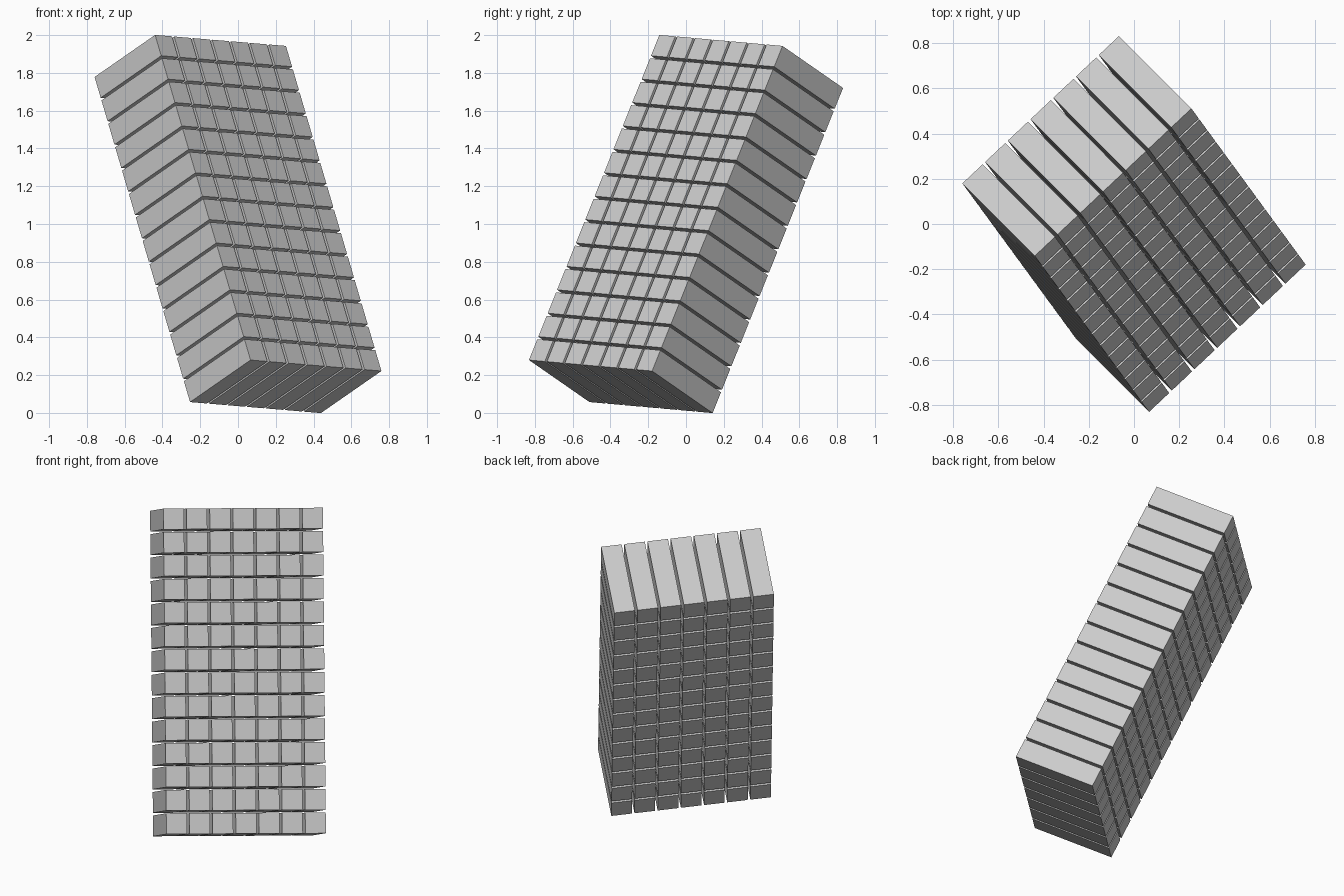
import bpy
from mathutils import Vector, Matrix

if "Cube" in bpy.data.objects:
    bpy.data.objects.remove(bpy.data.objects["Cube"])

COLS, ROWS = 7, 14
PITCH, GAP, DEPTH = 0.1384, 0.0156, 0.505
SIDE = PITCH - GAP

# Tilted frame of the stack: long axis, width axis, depth axis
long_axis = Vector((-0.505, 0.69, 1.72)).normalized()
width_axis = Vector((0.69, 0.65, -0.057))
width_axis = (width_axis - long_axis * width_axis.dot(long_axis)).normalized()
depth_axis = long_axis.cross(width_axis)
tilt = Matrix((width_axis, depth_axis, long_axis)).transposed().to_4x4()

# One square bar at the lower corner of the grid
bpy.ops.mesh.primitive_cube_add(size=1)
bars = bpy.context.object
bars.name = "bar_stack"
corner = Vector((-(COLS - 1) * PITCH / 2, 0, -(ROWS - 1) * PITCH / 2))
bars.data.transform(Matrix.Translation(corner) @ Matrix.Diagonal((SIDE, DEPTH, SIDE, 1)))


def repeat(name, count, step):
    mod = bars.modifiers.new(name, 'ARRAY')
    mod.count = count
    mod.use_relative_offset = False
    mod.use_constant_offset = True
    mod.constant_offset_displace = step


# Grid of bars, seven across and fourteen high
repeat("columns", COLS, (PITCH, 0, 0))
repeat("rows", ROWS, (0, 0, PITCH))

# Lean the whole stack on its lowest corner
bars.matrix_world = Matrix.Translation((0, 0, 1)) @ tilt
